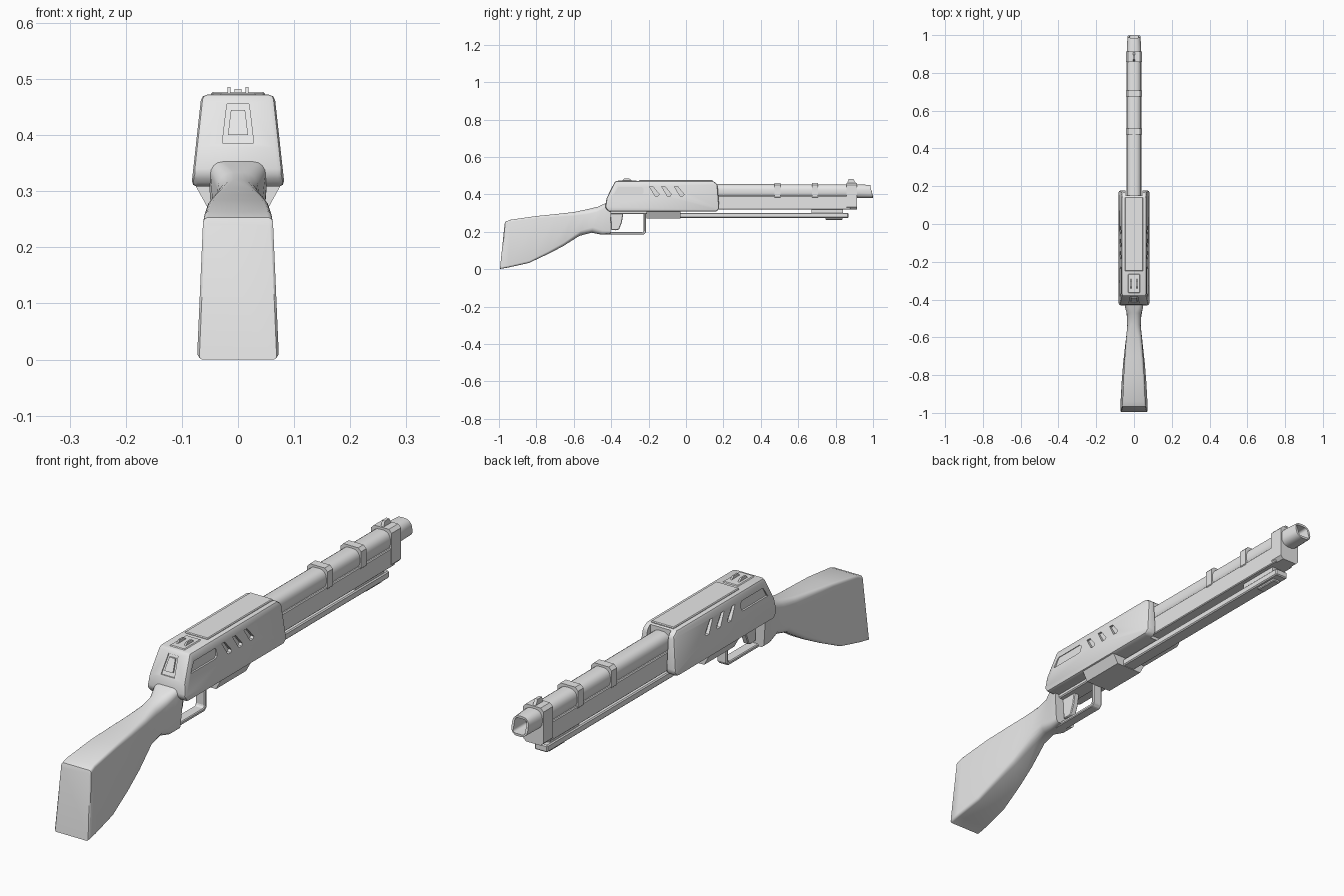
import bpy, bmesh, math

if "Cube" in bpy.data.objects:
    bpy.data.objects.remove(bpy.data.objects["Cube"])

grey = bpy.data.materials.new("light grey")
grey.diffuse_color = (0.8, 0.8, 0.8, 1)
grey.use_nodes = True
grey.node_tree.nodes["Principled BSDF"].inputs["Base Color"].default_value = grey.diffuse_color


def activate(ob):
    bpy.ops.object.select_all(action='DESELECT')
    ob.select_set(True)
    bpy.context.view_layer.objects.active = ob


def make(name, verts, faces, bevel=0, seg=1):
    me = bpy.data.meshes.new(name)
    me.from_pydata(verts, [], faces)
    me.materials.append(grey)
    bm = bmesh.new()
    bm.from_mesh(me)
    bmesh.ops.recalc_face_normals(bm, faces=bm.faces)
    if bm.calc_volume(signed=True) < 0:
        bmesh.ops.reverse_faces(bm, faces=bm.faces)
    bm.to_mesh(me)
    bm.free()
    ob = bpy.data.objects.new(name, me)
    bpy.context.collection.objects.link(ob)
    activate(ob)
    if bevel:
        m = ob.modifiers.new("bevel", 'BEVEL')
        m.width, m.segments, m.limit_method = bevel, seg, 'ANGLE'
        bpy.ops.object.modifier_apply(modifier=m.name)
    return ob


def smooth(ob, deg=35):
    activate(ob)
    bpy.ops.object.shade_smooth_by_angle(angle=math.radians(deg))


def prism(name, pts, x0, x1, bevel=0, seg=1):
    """Side profile of (y, z) points extruded across x; x0, x1 are numbers or functions of z."""
    f = [v if callable(v) else (lambda z, v=v: v) for v in (x0, x1)]
    n = len(pts)
    verts = [(g(z), y, z) for g in f for y, z in pts]
    faces = [list(range(n)), list(range(n, 2 * n))]
    faces += [[i, (i + 1) % n, n + (i + 1) % n, n + i] for i in range(n)]
    return make(name, verts, faces, bevel, seg)


def box(name, y0, y1, z0, z1, x0, x1, bevel=0, seg=1):
    return prism(name, [(y0, z0), (y1, z0), (y1, z1), (y0, z1)], x0, x1, bevel, seg)


def ring(yb, zb, yt, zt, wb, wt, r, k=5):
    """Rounded trapezoid cross-section from a bottom point to a top point."""
    h, out = math.hypot(yt - yb, zt - zb), []
    for q, (sx, sv) in enumerate([(1, 1), (-1, 1), (-1, 0), (1, 0)]):
        for j in range(k):
            a = math.pi / 2 * (q + j / (k - 1))
            t = ((h - r if sv else r) + r * math.sin(a)) / h
            wm = max(wb, wt)
            x = (sx * (wm - r) + r * math.cos(a)) * (wb + (wt - wb) * t) / wm
            out.append((x, yb + (yt - yb) * t, zb + (zt - zb) * t))
    return out


def loft(name, sections, k=5):
    n, verts = 4 * k, []
    for s in sections:
        verts += ring(*s, k=k)
    last = n * (len(sections) - 1)
    faces = [list(range(n)), list(range(last, last + n))]
    for s in range(len(sections) - 1):
        for i in range(n):
            a, b = s * n + i, s * n + (i + 1) % n
            faces.append([a, b, b + n, a + n])
    return make(name, verts, faces)


def volume(me):
    bm = bmesh.new()
    bm.from_mesh(me)
    v = bm.calc_volume()
    bm.free()
    return v


def cut(ob, cutter):
    """Subtract the cutter; keep the first solver result that is sound."""
    before = volume(ob.data)
    for solver in ('MANIFOLD', 'EXACT', 'FLOAT'):
        backup = ob.data.copy()
        m = ob.modifiers.new("cut", 'BOOLEAN')
        m.operation, m.object, m.solver = 'DIFFERENCE', cutter, solver
        bpy.context.view_layer.update()
        activate(ob)
        try:
            bpy.ops.object.modifier_apply(modifier=m.name)
        except RuntimeError:
            ob.modifiers.clear()
        if 0.8 * before < volume(ob.data) < 0.99999 * before:
            break
        ob.data = backup
    bpy.data.objects.remove(cutter)


# Shoulder stock and grip
smooth(loft("stock", [
    (-0.995, 0.000, -0.970, 0.240, .069, .059, .006),
    (-0.990, 0.002, -0.966, 0.253, .073, .062, .010),
    (-0.950, 0.009, -0.940, 0.264, .072, .060, .010),
    (-0.840, 0.033, -0.800, 0.284, .066, .054, .012),
    (-0.740, 0.080, -0.700, 0.294, .058, .048, .016),
    (-0.660, 0.121, -0.600, 0.305, .049, .041, .022),
    (-0.570, 0.178, -0.530, 0.320, .038, .035, .030),
    (-0.505, 0.195, -0.470, 0.334, .037, .038, .030),
    (-0.450, 0.184, -0.432, 0.352, .040, .050, .024),
    (-0.405, 0.190, -0.400, 0.357, .042, .055, .015)]))


# Receiver body, narrower toward the top
def half(z):
    return 0.083 - (z - 0.31) * 0.11


receiver = prism("receiver", [
    (-0.415, 0.308), (-0.432, 0.33), (-0.425, 0.378), (-0.378, 0.472),
    (0.145, 0.472), (0.168, 0.455), (0.178, 0.325), (0.165, 0.308)],
    lambda z: -half(z), half, 0.010, 2)

# Slanted side vents and rear side pocket
for s in (-1, 1):
    for y in (-0.195, -0.13, -0.062):
        cut(receiver, prism("vent_cutter", [
            (y, 0.441), (y + 0.018, 0.441), (y + 0.052, 0.400),
            (y + 0.046, 0.392), (y + 0.030, 0.392)], s * 0.060, s * 0.12))
    cut(receiver, prism("pocket_cutter", [
        (-0.385, 0.402), (-0.235, 0.402), (-0.228, 0.409), (-0.228, 0.432),
        (-0.235, 0.439), (-0.362, 0.439)], s * 0.066, s * 0.12))

# Front notch around the barrel
cut(receiver, box("notch_cutter", 0.15, 0.25, 0.25, 0.52, -0.044, 0.044))


# Recessed panel on the sloping rear face, with a raised catch
def slope(z, d):
    return (-0.425 + (z - 0.378) * 0.5 + d, z)


def panel(name, z0, z1, d0, d1, w):
    f = lambda z: w - (z - z0) * 0.12
    return prism(name, [slope(z0, d0), slope(z1, d0), slope(z1, d1), slope(z0, d1)],
                 lambda z: -f(z), f)


cut(receiver, panel("rear_cutter", 0.386, 0.455, -0.05, 0.005, 0.028))
smooth(receiver, 30)
panel("rear_catch", 0.400, 0.445, -0.001, 0.012, 0.018)

# Top cover and rear sight blades
box("top_cover", -0.25, 0.142, 0.468, 0.477, -0.048, 0.048, 0.003)
box("rear_sight_base", -0.365, -0.265, 0.468, 0.475, -0.032, 0.032, 0.003)
for s in (-1, 1):
    prism("rear_sight_blade", [(-0.345, 0.47), (-0.33, 0.486), (-0.305, 0.486), (-0.285, 0.47)],
          s * 0.013, s * 0.019)

# Tapered block under the receiver
low = lambda z: 0.055 + (z - 0.272) * 0.55
prism("under_block", [(-0.21, 0.272), (-0.03, 0.272), (-0.03, 0.312), (-0.21, 0.312)],
      lambda z: -low(z), low)
box("guard_plate", -0.41, -0.205, 0.294, 0.312, -0.032, 0.032, 0.004)

# Trigger guard and trigger
prism("trigger_guard", [
    (-0.45, 0.185), (-0.225, 0.185), (-0.213, 0.197), (-0.213, 0.30), (-0.226, 0.30),
    (-0.226, 0.204), (-0.232, 0.198), (-0.45, 0.198)], -0.02, 0.02, 0.003)
prism("trigger", [(-0.405, 0.297), (-0.335, 0.297), (-0.343, 0.25), (-0.358, 0.212),
                  (-0.375, 0.208), (-0.40, 0.21)], -0.012, 0.012, 0.003)

# Hollow barrel with a slanted muzzle
smooth(loft("barrel", [
    (0.10, 0.380, 0.10, 0.455, .038, .038, .029),
    (0.93, 0.380, 0.93, 0.453, .038, .038, .029),
    (1.00, 0.380, 0.985, 0.450, .034, .034, .026),
    (1.00, 0.389, 0.985, 0.441, .025, .025, .010),
    (0.92, 0.389, 0.92, 0.441, .025, .025, .010)]), 40)

# Fore-end below the barrel
box("fore_end", 0.10, 0.88, 0.320, 0.392, -0.040, 0.040, 0.003)

# Barrel bands, front clamp and front sight
for name, y0, y1, z0 in (("barrel_band", 0.474, 0.506, 0.375),
                         ("barrel_band", 0.674, 0.706, 0.375),
                         ("front_clamp", 0.857, 0.913, 0.320)):
    loft(name, [(y, z0, y, 0.462, .043, .043, .012) for y in (y0, y1)], k=2)
prism("front_sight", [(0.862, 0.46), (0.870, 0.482), (0.895, 0.482), (0.908, 0.46)],
      -0.006, 0.006)

# Lower rail with spacer and foot plate
box("lower_rail", -0.08, 0.868, 0.274, 0.301, -0.027, 0.027, 0.004)
box("rail_spacer", 0.67, 0.84, 0.298, 0.322, -0.022, 0.022)
box("rail_foot", 0.745, 0.838, 0.264, 0.276, -0.016, 0.016, 0.003)
